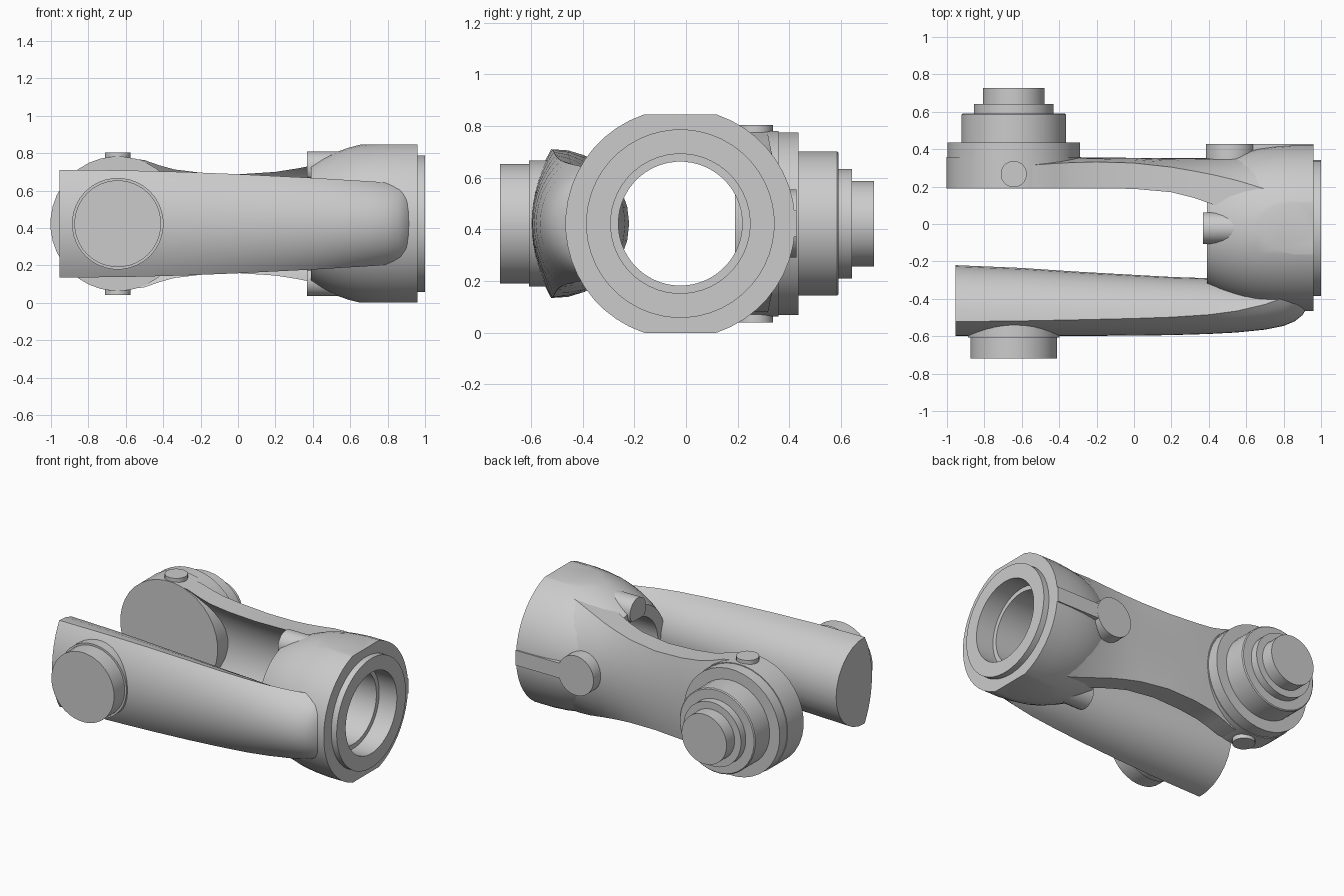
import bpy, bmesh
from math import sin, cos, pi, asin
from mathutils import Vector

if "Cube" in bpy.data.objects:
    bpy.data.objects.remove(bpy.data.objects["Cube"])

ZC, YC = 0.4225, -0.022   # height of every axis, and y of the hub axis


def finish(bm, name):
    bmesh.ops.remove_doubles(bm, verts=bm.verts, dist=1e-5)
    bmesh.ops.recalc_face_normals(bm, faces=bm.faces)
    me = bpy.data.meshes.new(name)
    bm.to_mesh(me)
    bm.free()
    ob = bpy.data.objects.new(name, me)
    bpy.context.collection.objects.link(ob)
    return ob


def bridge(bm, a, b):
    for i in range(len(a)):
        j = (i + 1) % len(a)
        bm.faces.new((a[i], a[j], b[j], b[i]))


def lathe(axis, centre, profile, n=32, hollow=False):
    """Spin (position, radius) pairs about an axis; capped or closed as a ring."""
    bm = bmesh.new()
    rings = []
    for p, r in profile:
        ring = []
        for i in range(n):
            t = 2 * pi * (i + 0.5) / n
            u, v = r * cos(t), r * sin(t)
            off = {'X': (p, u, v), 'Y': (u, p, v), 'Z': (u, v, p)}[axis]
            ring.append(bm.verts.new(Vector(centre) + Vector(off)))
        rings.append(ring)
    for a, b in zip(rings, rings[1:]):
        bridge(bm, a, b)
    if hollow:
        bridge(bm, rings[-1], rings[0])
    else:
        bm.faces.new(rings[0])
        bm.faces.new(rings[-1])
    return bm


def arc(h, y_edge, y_mid, n):
    """Circular arc from z=-h to z=+h whose middle reaches y_mid."""
    s = abs(y_mid - y_edge)
    sign = 1 if y_mid > y_edge else -1
    R = (h * h + s * s) / (2 * s)
    a = asin(min(1, h / R))
    if s > h:
        a = pi - a
    return [(y_mid - sign * R * (1 - cos(t)), R * sin(t))
            for t in (a * (2 * k / n - 1) for k in range(n + 1))]


def loft(name, sections):
    """Skin closed (x, [(y, z)...]) sections."""
    bm = bmesh.new()
    rings = [[bm.verts.new((x, y, ZC + z)) for y, z in pts] for x, pts in sections]
    for a, b in zip(rings, rings[1:]):
        bridge(bm, a, b)
    bm.faces.new(rings[0])
    bm.faces.new(rings[-1])
    return finish(bm, name)


def smooth(ob, angle=0.5):
    bpy.ops.object.select_all(action='DESELECT')
    ob.select_set(True)
    bpy.context.view_layer.objects.active = ob
    bpy.ops.object.shade_smooth_by_angle(angle=angle)


# Hub: turned ring with stepped bore, trimmed flat on top and underneath
hub = lathe('X', (0, YC, ZC), [
    (0.39, 0.24), (0.39, 0.315), (0.45, 0.35), (0.52, 0.382), (0.59, 0.407),
    (0.66, 0.425), (0.75, 0.438), (0.85, 0.445), (0.96, 0.445), (0.96, 0.365),
    (1.0, 0.365), (1.0, 0.27), (0.87, 0.27), (0.87, 0.24)], 48, True)
for s in (1, -1):
    bmesh.ops.bisect_plane(hub, geom=hub.verts[:] + hub.edges[:] + hub.faces[:],
                           plane_co=(0, 0, ZC + s * ZC), plane_no=(0, 0, s),
                           clear_outer=True)
    bmesh.ops.holes_fill(hub, edges=[e for e in hub.edges if e.is_boundary], sides=0)
smooth(finish(hub, "hub"), 0.35)

# Front arm: lens-shaped section, x / half height / edge y / outer y / inner y
front = [(-0.955, 0.288, -0.522, -0.598, -0.22), (-0.6, 0.285, -0.518, -0.598, -0.235),
         (-0.3, 0.277, -0.512, -0.598, -0.255), (0.0, 0.265, -0.505, -0.597, -0.272),
         (0.2, 0.255, -0.498, -0.594, -0.283), (0.4, 0.245, -0.485, -0.588, -0.29),
         (0.55, 0.236, -0.465, -0.58, -0.31), (0.7, 0.227, -0.43, -0.565, -0.32),
         (0.8, 0.22, -0.395, -0.545, -0.32), (0.86, 0.215, -0.37, -0.52, -0.32),
         (0.9, 0.21, -0.35, -0.488, -0.32), (0.93, 0.2, -0.335, -0.44, -0.32)]
smooth(loft("front_arm", [
    (x, arc(h, ye, yo, 14) + arc(h, ye, yi, 14)[::-1][1:-1])
    for x, h, ye, yo, yi in front]))

# Back arm: gently bowed outside, hollowed inside
# x / half height / outer edge y / outer mid y / inner edge y / inner mid y
back = [(-0.6, 0.352, 0.31, 0.355, 0.195, 0.30), (-0.5, 0.34, 0.318, 0.355, 0.19, 0.30),
        (-0.42, 0.312, 0.324, 0.355, 0.19, 0.30), (-0.34, 0.29, 0.328, 0.355, 0.19, 0.30),
        (-0.2, 0.273, 0.332, 0.355, 0.19, 0.30), (0.0, 0.264, 0.326, 0.354, 0.188, 0.30),
        (0.2, 0.277, 0.304, 0.352, 0.17, 0.30), (0.32, 0.296, 0.283, 0.352, 0.14, 0.295),
        (0.42, 0.316, 0.264, 0.354, 0.105, 0.29), (0.55, 0.348, 0.233, 0.365, 0.06, 0.28),
        (0.64, 0.366, 0.206, 0.38, 0.04, 0.28), (0.72, 0.378, 0.18, 0.39, 0.03, 0.28)]
smooth(loft("back_arm", [
    (x, arc(h, ye, ym, 12) + arc(h, yi, yf, 12)[::-1])
    for x, h, ye, ym, yi, yf in back]))

# Stepped pivot on the back arm, plain pivot on the front arm
PX = -0.643
smooth(finish(lathe('Y', (PX, 0, ZC), [
    (0.19, 0.36), (0.358, 0.36), (0.358, 0.355), (0.435, 0.355), (0.435, 0.28),
    (0.585, 0.28), (0.591, 0.274), (0.591, 0.213), (0.642, 0.213), (0.642, 0.166),
    (0.727, 0.166)], 36), "back_pivot"), 0.3)
smooth(finish(lathe('Y', (PX, 0, ZC), [
    (-0.48, 0.245), (-0.608, 0.245), (-0.608, 0.232), (-0.72, 0.232)], 36),
    "front_pivot"), 0.3)

# Mirrored top and bottom details: pivot pegs, and stubs behind the hub
for s, tag in ((1, "upper"), (-1, "lower")):
    smooth(finish(lathe('Z', (PX, 0.267, ZC), [(s * 0.3, 0.07), (s * 0.382, 0.07)], 24),
                  tag + "_peg"))
    stub = lathe('X', (0, YC, ZC + s * 0.302), [(0.37, 0.085), (0.57, 0.085)], 24)
    for v in stub.verts:          # keep the stub clear of the bore
        v.co.z = ZC + s * max(s * (v.co.z - ZC), 0.245)
    smooth(finish(stub, tag + "_stub"))

# Keyhole-shaped pad on the back of the hub: disc with a narrow bar
smooth(finish(lathe('Y', (0.515, 0, ZC), [(0.32, 0.132), (0.428, 0.132)], 28), "pad_disc"))
bar = bmesh.new()
bmesh.ops.create_cube(bar, size=1)
for v in bar.verts:
    v.co = Vector((0.78 + v.co.x * 0.36, 0.385 + v.co.y * 0.084, ZC + v.co.z * 0.1))
finish(bar, "pad_bar")
